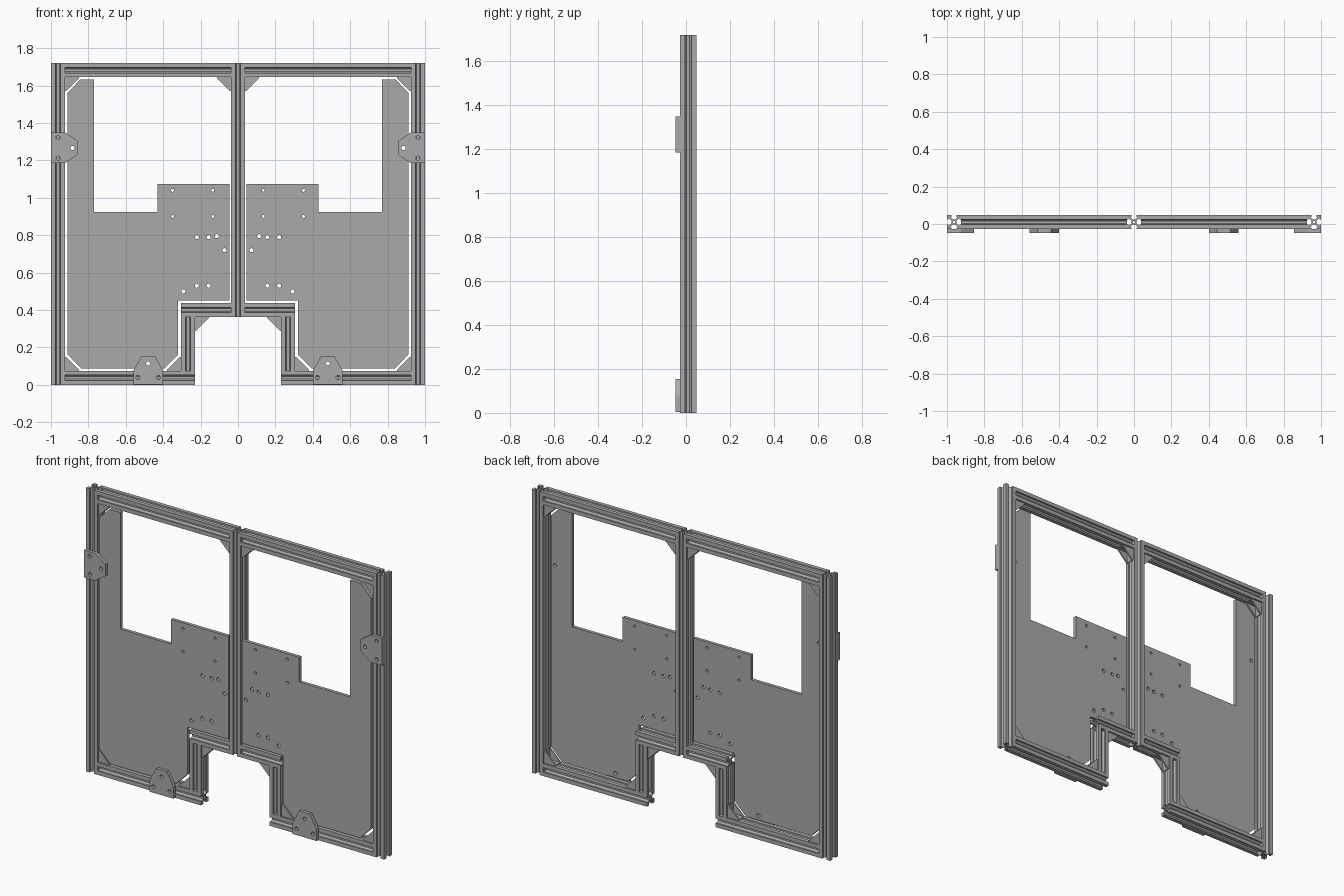
import bpy, bmesh, math
from mathutils import Matrix, Vector

cube = bpy.data.objects.get("Cube")
if cube:
    bpy.data.objects.remove(cube, do_unlink=True)

GREY = (0.40, 0.40, 0.40, 1)
metal = bpy.data.materials.new("grey_metal")
metal.use_nodes = True
metal.diffuse_color = GREY
metal.node_tree.nodes["Principled BSDF"].inputs["Base Color"].default_value = GREY

H = 0.0375            # half width of a rail
FRONT, BACK = -0.0275, 0.0475
MID = (FRONT + BACK) / 2
TOP = 1.72
STEP = 0.363          # underside of the raised middle rails
THICK = 0.02          # sheet thickness


def circle(x, y, r, n=16):
    return [(x + r * math.cos(2 * math.pi * i / n),
             y + r * math.sin(2 * math.pi * i / n)) for i in range(n)]


def extrude(name, loops, depth, matrix):
    """Fill an outline with holes, give it depth and place it."""
    curve = bpy.data.curves.new(name, "CURVE")
    curve.dimensions = "2D"
    curve.fill_mode = "BOTH"
    curve.extrude = depth / 2
    for loop in loops:
        spline = curve.splines.new("POLY")
        spline.points.add(len(loop) - 1)
        for point, (x, y) in zip(spline.points, loop):
            point.co = (x, y, 0, 1)
        spline.use_cyclic_u = True
    helper = bpy.data.objects.new(name + "_curve", curve)
    bpy.context.scene.collection.objects.link(helper)
    bpy.context.view_layer.update()
    graph = bpy.context.evaluated_depsgraph_get()
    mesh = bpy.data.meshes.new_from_object(helper.evaluated_get(graph))
    bpy.data.objects.remove(helper, do_unlink=True)
    bm = bmesh.new()
    bm.from_mesh(mesh)
    bmesh.ops.remove_doubles(bm, verts=bm.verts, dist=0.00001)
    bmesh.ops.transform(bm, matrix=matrix, verts=bm.verts)
    bmesh.ops.recalc_face_normals(bm, faces=bm.faces)
    for face in bm.faces:
        face.smooth = False
        face.material_index = 0
    bm.to_mesh(mesh)
    bm.free()
    mesh.name = name
    mesh.materials.clear()
    mesh.materials.append(metal)
    obj = bpy.data.objects.new(name, mesh)
    bpy.context.scene.collection.objects.link(obj)
    return obj


# Slotted rail section: one side repeated by quarter turns, with a centre bore
side_profile = [(H, -H), (H, -0.014), (0.0285, -0.014), (0.0285, -0.022),
                (0.0135, -0.007), (0.0135, 0.007), (0.0285, 0.022),
                (0.0285, 0.014), (H, 0.014)]
section = []
for turn in range(4):
    spin = Matrix.Rotation(turn * math.pi / 2, 2)
    section += [tuple(spin @ Vector(p)) for p in side_profile]
rail_loops = [section, circle(0, 0, 0.007, 12)]


def post(name, x, z0, z1):
    extrude(name, rail_loops, z1 - z0, Matrix.Translation((x, MID, (z0 + z1) / 2)))


def beam(name, x0, x1, z):
    turn = Matrix.Rotation(math.pi / 2, 4, "Y")
    extrude(name, rail_loops, abs(x1 - x0),
            Matrix.Translation(((x0 + x1) / 2, MID, z)) @ turn)


def plate(name, loops, y0, y1, sign):
    loops = [[(sign * x, z) for x, z in loop] for loop in loops]
    stand = Matrix.Rotation(math.pi / 2, 4, "X")
    extrude(name, loops, y1 - y0, Matrix.Translation((0, (y0 + y1) / 2, 0)) @ stand)


def gusset(name, x, z, dx, dz, sign):
    """Corner brace: two triangular cheeks joined by two thin feet."""
    a, t, half = 0.075, 0.009, 0.028
    tri = [(0, 0), (a, 0), (a, t / 2), (t / 2, a), (0, a)]
    foot = [(0, 0), (a, 0), (a, t / 2), (t, t), (t / 2, a), (0, a)]
    place = lambda loop: [[(x + dx * u, z + dz * v) for u, v in loop]]
    plate(name + "_front_cheek", place(tri), MID - half, MID - half + t, sign)
    plate(name + "_back_cheek", place(tri), MID + half - t, MID + half, sign)
    plate(name + "_feet", place(foot), MID - half + t, MID + half - t, sign)


panel = [(0.045, 0.45), (0.32, 0.45), (0.32, 0.163), (0.395, 0.088),
         (0.838, 0.088), (0.912, 0.163), (0.912, 1.562), (0.843, 1.632),
         (0.77, 1.632), (0.77, 0.925), (0.43, 0.925), (0.43, 1.075),
         (0.045, 1.075)]
small_holes = [(0.135, 1.04), (0.35, 1.04), (0.135, 0.9), (0.35, 0.9)]
holes = [(0.113, 0.795), (0.157, 0.79), (0.22, 0.79), (0.072, 0.72),
         (0.157, 0.53), (0.22, 0.53), (0.292, 0.5)]
side_bolt, foot_bolt = (0.885, 1.267), (0.48, 0.115)

side_bracket = [(1, 1.185), (1, 1.35), (0.925, 1.35), (0.855, 1.303),
                (0.855, 1.232), (0.925, 1.185)]
foot_bracket = [(0.4, 0.003), (0.56, 0.003), (0.56, 0.075), (0.515, 0.155),
                (0.445, 0.155), (0.4, 0.075)]

post("centre_post", 0, STEP, TOP)

for label, s in (("left", 1), ("right", -1)):
    # Frame rails
    post(label + "_outer_post", s * (1 - H), 0, TOP)
    post(label + "_inner_post", s * (0.23 + H), 2 * H, STEP)
    beam(label + "_top_rail", s * H, s * (1 - 2 * H), TOP - H)
    beam(label + "_bottom_rail", s * 0.23, s * (1 - 2 * H), H)
    beam(label + "_middle_rail", s * H, s * (0.23 + 2 * H), STEP + H)

    # Sheet panel, flush with the front of the frame
    loops = [panel] + [circle(x, z, 0.008) for x, z in small_holes]
    loops += [circle(x, z, 0.011) for x, z in holes + [side_bolt, foot_bolt]]
    plate(label + "_panel", loops, FRONT, FRONT + THICK, s)

    # Mounting brackets in front of the panel
    bolts = [(0.962, 1.322), (0.962, 1.212), side_bolt]
    plate(label + "_side_bracket", [side_bracket] + [circle(x, z, 0.011) for x, z in bolts],
          FRONT - THICK, FRONT, s)
    bolts = [(0.425, 0.04), (0.535, 0.04), foot_bolt]
    plate(label + "_foot_bracket", [foot_bracket] + [circle(x, z, 0.011) for x, z in bolts],
          FRONT - THICK, FRONT, s)

    # Corner braces
    gusset(label + "_top_outer_brace", 1 - 2 * H, TOP - 2 * H, -1, -1, s)
    gusset(label + "_top_inner_brace", H, TOP - 2 * H, 1, -1, s)
    gusset(label + "_bottom_outer_brace", 1 - 2 * H, 2 * H, -1, 1, s)
    gusset(label + "_bottom_inner_brace", 0.23 + 2 * H, 2 * H, 1, 1, s)
    gusset(label + "_step_brace", 0.23, STEP, -1, -1, s)
